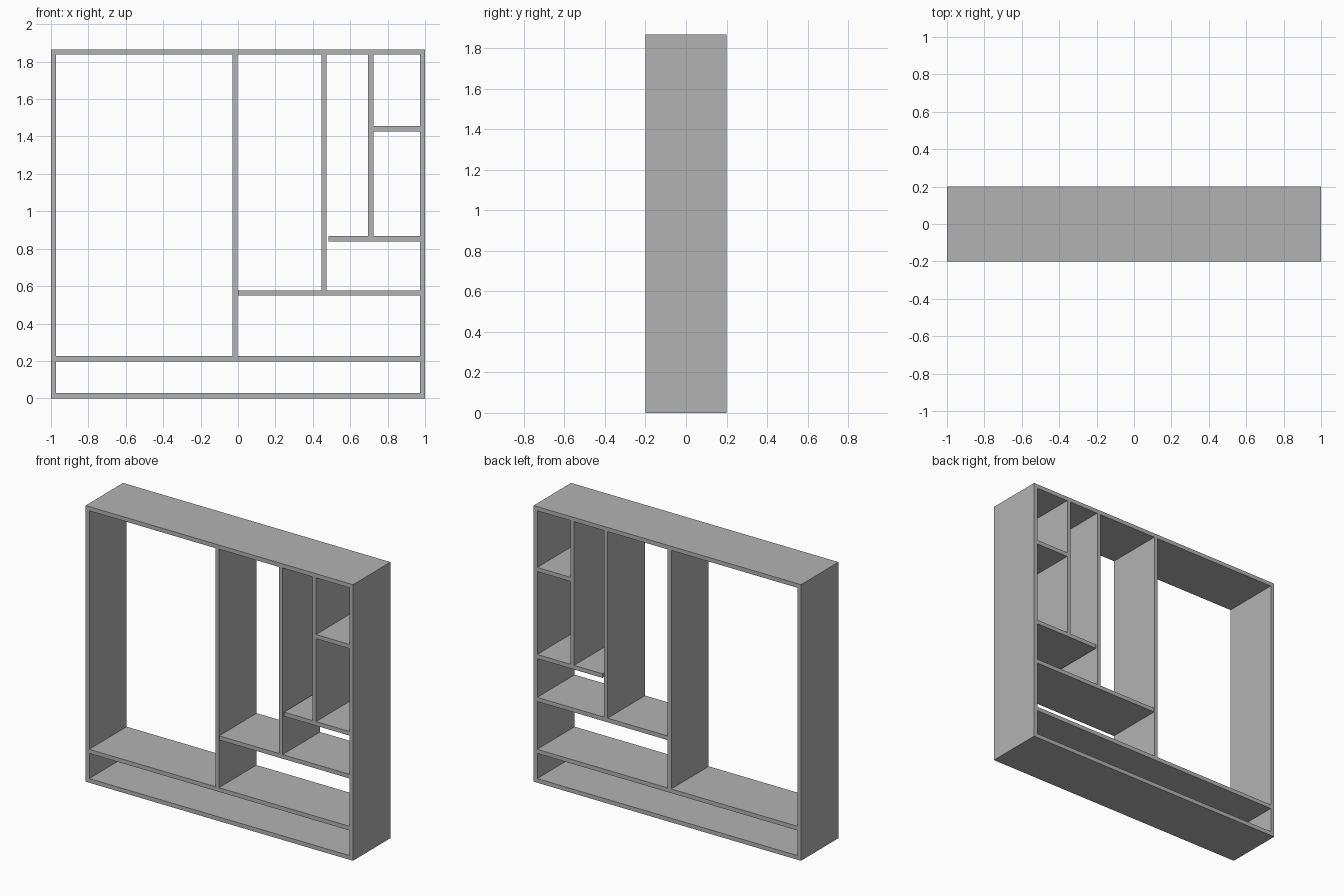
import bpy
import bmesh
from mathutils import Matrix, Vector

cube = bpy.data.objects.get("Cube")
if cube:
    bpy.data.objects.remove(cube, do_unlink=True)

DEPTH = 0.4
T = 0.028          # board thickness
HEIGHT = 1.866
INNER = 1 - T      # inside face of the side panels

grey = bpy.data.materials.new("plain grey")
grey.use_nodes = True
colour = (0.45, 0.45, 0.45, 1)
grey.diffuse_color = colour
grey.node_tree.nodes["Principled BSDF"].inputs["Base Color"].default_value = colour


def board(name, x0, x1, z0, z1):
    """Full-depth board spanning the given width and height."""
    bm = bmesh.new()
    size = Matrix.Diagonal((x1 - x0, DEPTH, z1 - z0, 1))
    bmesh.ops.create_cube(bm, size=1, matrix=size)
    mesh = bpy.data.meshes.new(name)
    bm.to_mesh(mesh)
    bm.free()
    mesh.materials.append(grey)
    obj = bpy.data.objects.new(name, mesh)
    obj.location = Vector(((x0 + x1) / 2, 0, (z0 + z1) / 2))
    bpy.context.collection.objects.link(obj)


def shelf(name, x0, x1, top):
    board(name, x0, x1, top - T, top)


def divider(name, x0, bottom):
    board(name, x0, x0 + T, bottom, HEIGHT - T)


# Outer frame
shelf("bottom_panel", -1, 1, T)
shelf("top_panel", -1, 1, HEIGHT)
board("right_side_panel", -1, -INNER, T, HEIGHT - T)
board("left_side_panel", INNER, 1, T, HEIGHT - T)

# Shelves, lowest first
LOW, MID, HIGH = 0.226, 0.577, 0.867
shelf("base_shelf", -INNER, INNER, LOW)
shelf("lower_shelf", 0, INNER, MID)
shelf("middle_shelf", 0.484, INNER, HIGH)
shelf("upper_shelf", 0.696 + T, INNER, 1.455)

# Upright dividers, each standing on a shelf
divider("centre_divider", -T - 0.002, LOW)
divider("inner_divider", 0.446, MID)
divider("narrow_divider", 0.696, HIGH)
